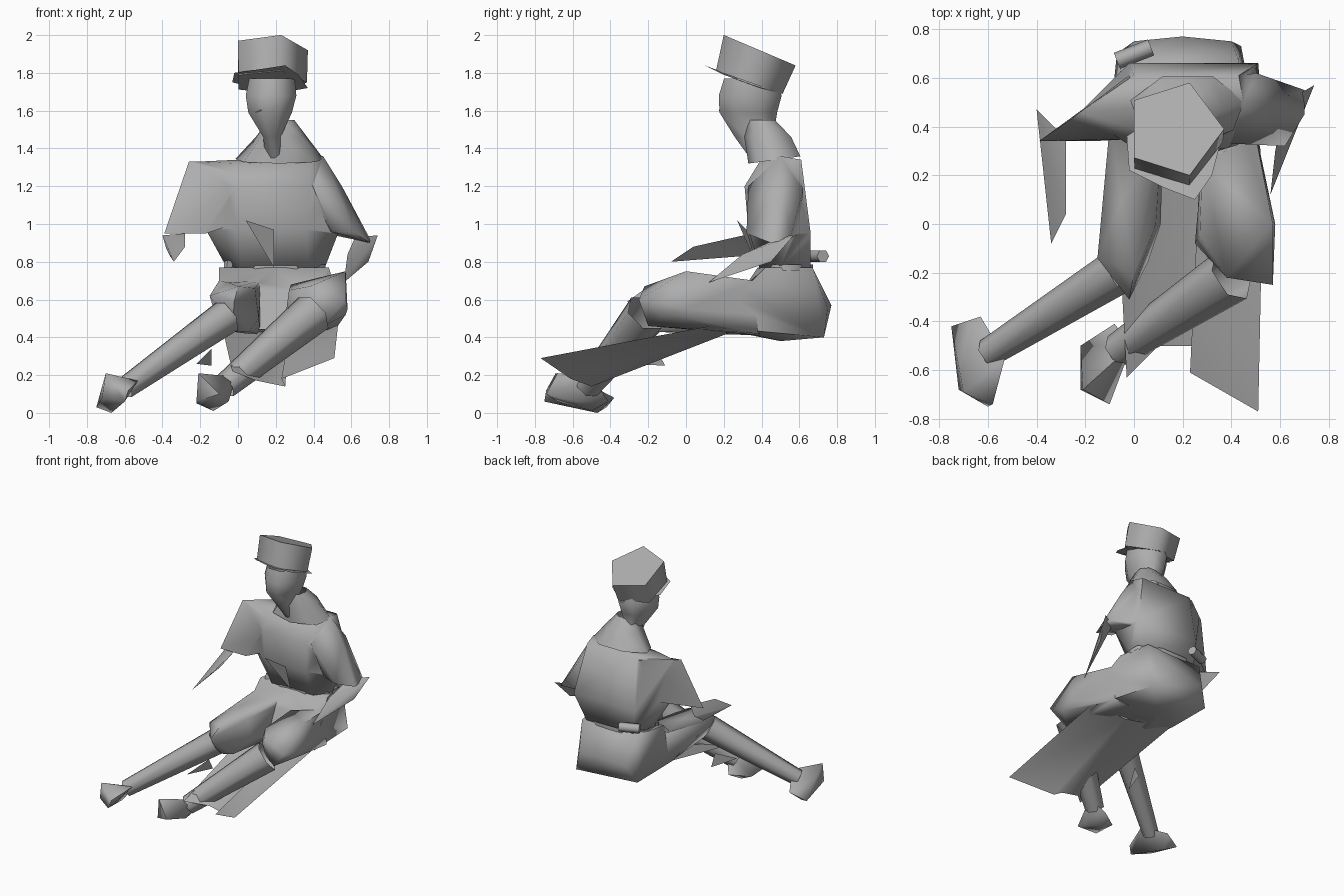
import bpy, bmesh, math
from mathutils import Vector as V

if "Cube" in bpy.data.objects:
    bpy.data.objects.remove(bpy.data.objects["Cube"])

grey = bpy.data.materials.new("plain grey")
grey.diffuse_color = (0.42, 0.42, 0.42, 1)
grey.use_nodes = True
grey.node_tree.nodes["Principled BSDF"].inputs["Base Color"].default_value = grey.diffuse_color


def finish(name, bm):
    bmesh.ops.recalc_face_normals(bm, faces=bm.faces[:])
    me = bpy.data.meshes.new(name)
    bm.to_mesh(me)
    bm.free()
    me.materials.append(grey)
    ob = bpy.data.objects.new(name, me)
    bpy.context.collection.objects.link(ob)
    return ob


def hull(name, pts):
    """Faceted solid wrapped around a few corner points."""
    bm = bmesh.new()
    for p in pts:
        bm.verts.new(p)
    r = bmesh.ops.convex_hull(bm, input=bm.verts[:])
    junk = {g for g in r["geom_interior"] + r["geom_unused"] if isinstance(g, bmesh.types.BMVert)}
    bmesh.ops.delete(bm, geom=list(junk), context='VERTS')
    return finish(name, bm)


def loft(name, rings, n=8, phase=0.0, caps=True):
    """Skin through oval rings given as (centre, u axis, v axis)."""
    bm = bmesh.new()
    loops = []
    for c, u, v in rings:
        angles = [phase + 2 * math.pi * i / n for i in range(n)]
        loops.append([bm.verts.new(V(c) + V(u) * math.cos(a) + V(v) * math.sin(a)) for a in angles])
    for a, b in zip(loops, loops[1:]):
        for i in range(n):
            bm.faces.new((a[i], a[(i + 1) % n], b[(i + 1) % n], b[i]))
    if caps:
        bm.faces.new(loops[0])
        bm.faces.new(loops[-1])
    return finish(name, bm)


def limb(name, a, b, ra, rb, n=6, caps=True):
    d = (V(b) - V(a)).normalized()
    u = d.cross(V((0, 0, 1))).normalized()
    v = u.cross(d)
    loft(name, [(a, u * ra, v * ra), (b, u * rb, v * rb)], n, 0, caps)


def sheet(name, pts, faces):
    bm = bmesh.new()
    vs = [bm.verts.new(p) for p in pts]
    for f in faces:
        bm.faces.new([vs[i] for i in f])
    finish(name, bm)


def union(ob, others):
    """Fuse overlapping solids into one skin."""
    for o in others:
        m = ob.modifiers.new("join", 'BOOLEAN')
        m.operation, m.solver, m.object = 'UNION', 'EXACT', o
    dg = bpy.context.evaluated_depsgraph_get()
    me = bpy.data.meshes.new_from_object(ob.evaluated_get(dg))
    ob.modifiers.clear()
    ob.data = me
    for o in others:
        bpy.data.objects.remove(o)


def level(x, y, z, rx, ry, tilt=0.0):
    return (x, y, z), (rx, 0, 0), (0, ry, tilt)


# Hat: tilted five-sided crown and a thin pointed brim
loft("hat_crown", [level(.165, .335, 1.75, .2, .185, -.065),
                   level(.165, .39, 1.92, .205, .2, -.085)], 5, math.radians(72))
sheet("hat_brim", [(.17, .33, 1.75), (-.03, .36, 1.75), (-.02, .22, 1.80), (.12, .15, 1.82),
                   (.25, .10, 1.84), (.32, .2, 1.79), (.37, .39, 1.72), (.2, .52, 1.69)],
      [(0, i, i % 7 + 1) for i in range(1, 8)])

# Head running down into the neck, nose and collar
loft("head", [level(.18, .34, 1.77, .13, .15), level(.175, .34, 1.68, .145, .18),
              level(.17, .33, 1.59, .125, .165), level(.18, .36, 1.46, .05, .11),
              level(.2, .43, 1.35, .06, .1)], 8, math.pi / 8, caps=False)
hull("nose", [(.14, .22, 1.67), (.09, .22, 1.59), (.17, .22, 1.59), (.12, .172, 1.60)])
loft("collar", [level(.23, .40, 1.55, .07, .08), level(.23, .44, 1.46, .14, .13),
                level(.22, .475, 1.34, .24, .145, .02)], 7, -math.pi / 2, caps=False)

# Smock body fused with its wide sleeves, and loose front flap
smock = hull("smock", [(-.02, .66, .95), (.51, .66, .95), (0, .61, 1.34), (.43, .61, 1.34), (-.22, .46, 1.33),
                       (.45, .5, 1.36), (-.17, .45, .97), (.53, .42, .95), (0, .33, .97), (.36, .33, .97),
                       (0, .31, 1.2), (.38, .31, 1.2), (0, .39, 1.32), (.38, .39, 1.33), (-.06, .5, .77),
                       (.02, .39, .77), (.38, .39, .77), (.46, .5, .77), (.4, .66, .77), (0, .66, .77)])
left_sleeve = hull("left_sleeve", [(-.26, .43, 1.33), (-.02, .61, 1.33), (.02, .35, 1.26), (-.39, .34, .95),
                                   (-.17, .34, .95), (-.02, .4, 1.0), (-.12, .53, 1.0)])
right_sleeve = hull("right_sleeve", [(.45, .5, 1.36), (.5, .62, 1.18), (.55, .5, 1.2), (.4, .33, 1.2),
                                     (.7, .55, .92), (.7, .45, .9), (.62, .32, .95), (.5, .35, .96),
                                     (.46, .6, .95), (.3, .58, 1.34), (.3, .38, 1.3)])
union(smock, [left_sleeve, right_sleeve])
sheet("front_flap", [(.04, .27, 1.02), (.19, .32, .97), (.19, .38, .77)], [(0, 1, 2)])

# Forearms tapering to the hands
hull("left_forearm", [(-.4, .47, .94), (-.28, .35, .95), (-.38, .34, .87), (-.28, .04, .88),
                      (-.34, -.08, .80), (-.36, .3, .83)])
hull("right_forearm", [(.74, .57, .94), (.69, .45, .8), (.62, .5, .93), (.56, .12, .69), (.58, .3, .84)])

# Belt with flask and sheath
loft("belt", [level(.2, .53, .755, .285, .155), level(.2, .53, .785, .285, .155)], 8, math.pi / 8, False)
limb("flask", (-.07, .67, .83), (.07, .725, .83), .035, .035)
limb("sheath", (-.05, .45, .8), (-.07, .37, .6), .025, .01, 4)

# Hips fused with both thighs
hips = hull("breeches", [(-.1, .42, .77), (-.05, .66, .77), (.43, .67, .77), (.48, .42, .77), (.2, .77, .57),
                         (0, .75, .55), (.4, .75, .55), (-.07, .7, .42), (.44, .73, .4), (-.1, .3, .45),
                         (.52, .2, .45), (.2, .5, .38), (.2, .38, .77), (0, .2, .44), (.52, .3, .65),
                         (-.1, .3, .65)])
left_thigh = hull("left_thigh", [(-.1, .4, .7), (.12, .45, .7), (-.1, .34, .45), (.12, .4, .41),
                                 (-.15, -.14, .62), (0, -.2, .67), (.09, 0, .66), (.11, 0, .5),
                                 (.06, -.15, .43), (-.02, -.31, .59), (-.03, -.2, .43), (-.05, .1, .69)])
right_thigh = hull("right_thigh", [(.28, .25, .68), (.5, .36, .7), (.57, 0, .75), (.57, -.25, .6),
                                   (.38, -.22, .67), (.27, -.05, .65), (.25, -.08, .5), (.45, -.2, .46),
                                   (.57, -.1, .52), (.3, .4, .41), (.5, .38, .42), (.58, 0, .55)])
union(hips, [left_thigh, right_thigh])

# Coat tail hanging under the legs
sheet("coat_tail", [(-.08, .3, .44), (.27, .22, .42), (.53, .18, .47), (-.03, -.63, .22), (.1, -.5, .17),
                    (.25, -.5, .14), (.23, -.61, .18), (.51, -.77, .29)],
      [(0, 3, 4, 5, 1), (1, 5, 6, 7), (1, 7, 2)])
sheet("left_coat_flap", [(-.22, -.32, .26), (-.14, -.11, .25), (-.14, -.16, .34)], [(0, 1, 2)])

# Shins and shoes
limb("left_shin", (-.06, -.19, .51), (-.6, -.53, .13), .095, .06, caps=False)
limb("right_shin", (.40, -.21, .53), (-.07, -.52, .14), .115, .07, caps=False)
hull("left_shoe", [(-.75, -.42, .03), (-.63, -.38, .08), (-.67, -.47, 0), (-.7, -.69, .21),
                   (-.58, -.74, .12), (-.6, -.75, .06), (-.53, -.55, .17), (-.72, -.68, .08)])
hull("right_shoe", [(-.22, -.5, .05), (-.08, -.41, .06), (-.13, -.5, .01), (-.21, -.68, .21),
                    (-.1, -.74, .1), (-.05, -.57, .06), (-.01, -.5, .19), (-.22, -.68, .06)])

# Smooth the broad surfaces, keep hard edges
for ob in bpy.data.objects:
    ob.select_set(True)
    bpy.context.view_layer.objects.active = ob
bpy.ops.object.shade_smooth_by_angle(angle=math.radians(74))
